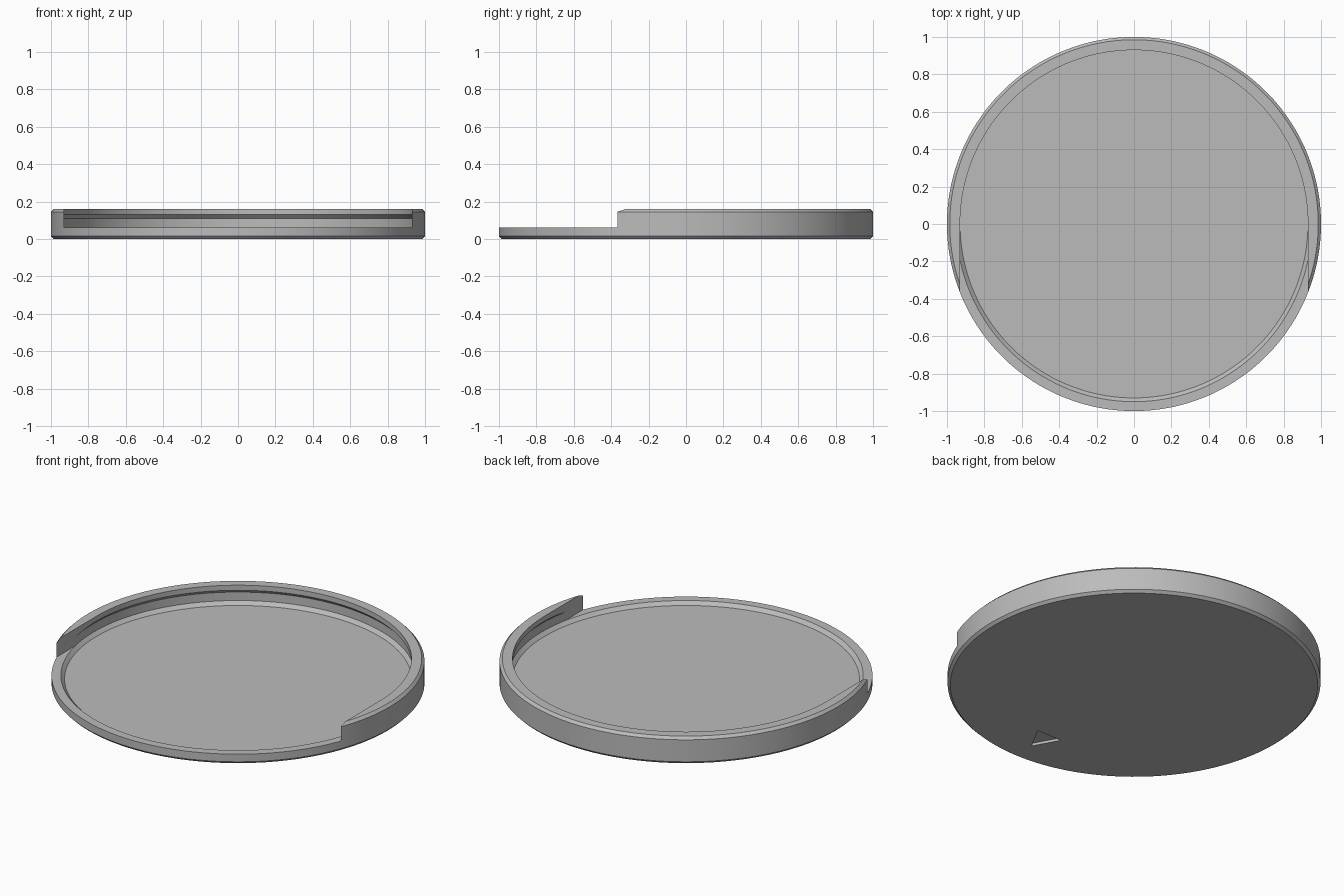
import bpy, bmesh, math
from mathutils import Vector

SEGMENTS = 160
HEIGHT, LEDGE, FLOOR = 0.16, 0.06, 0.04
LIP_RADIUS, GROOVE_RADIUS = 0.93, 0.95
BEVEL = 0.015

cube = bpy.data.objects.get("Cube")
if cube:
    bpy.data.objects.remove(cube, do_unlink=True)

grey = bpy.data.materials.new("plain grey")
grey.use_nodes = True
colour = (0.5, 0.5, 0.5, 1)
grey.diffuse_color = colour
grey.node_tree.nodes["Principled BSDF"].inputs["Base Color"].default_value = colour


def make_object(name, bm):
    bmesh.ops.recalc_face_normals(bm, faces=bm.faces)
    mesh = bpy.data.meshes.new(name)
    bm.to_mesh(mesh)
    bm.free()
    obj = bpy.data.objects.new(name, mesh)
    bpy.context.collection.objects.link(obj)
    mesh.materials.append(grey)
    return obj


def lathe(name, profile):
    """Revolve (radius, height) points and cap both ends."""
    bm = bmesh.new()
    angles = [math.tau * (i + 0.5) / SEGMENTS for i in range(SEGMENTS)]
    rings = [[bm.verts.new((r * math.cos(a), r * math.sin(a), z)) for a in angles]
             for r, z in profile]
    for low, high in zip(rings, rings[1:]):
        for i in range(SEGMENTS):
            j = (i + 1) % SEGMENTS
            bm.faces.new((low[i], low[j], high[j], high[i]))
    bm.faces.new(rings[0])
    bm.faces.new(rings[-1])
    return make_object(name, bm)


def prism(name, outline, bottom, top):
    """Extrude a flat outline between two heights."""
    bm = bmesh.new()
    face = bm.faces.new([bm.verts.new((x, y, bottom)) for x, y in outline])
    up = bmesh.ops.extrude_face_region(bm, geom=[face])
    bmesh.ops.translate(bm, vec=Vector((0, 0, top - bottom)),
                        verts=[v for v in up["geom"] if isinstance(v, bmesh.types.BMVert)])
    return make_object(name, bm)


# Round tray: bevelled rim, overhanging lip, groove and sunken floor
tray = lathe("round_tray", [
    (1 - BEVEL, 0), (1, BEVEL), (1, HEIGHT - BEVEL), (1 - BEVEL, HEIGHT),
    (LIP_RADIUS, HEIGHT), (LIP_RADIUS, 0.13), (GROOVE_RADIUS, 0.11),
    (GROOVE_RADIUS, LEDGE), (LIP_RADIUS, FLOOR)])

# Front opening as wide as the lip, and a triangular mark in the underside
w = LIP_RADIUS
opening = prism("front_opening_cutter", [(-w, -1.2), (w, -1.2), (w, 0), (-w, 0)], LEDGE, 0.3)
mark = prism("underside_mark_cutter", [(-0.081, -0.707), (0.081, -0.707), (0, -0.853)], -0.1, 0.015)

bpy.context.view_layer.objects.active = tray
for cutter in (opening, mark):
    cut = tray.modifiers.new(cutter.name, "BOOLEAN")
    cut.operation = "DIFFERENCE"
    cut.solver = "EXACT"
    cut.object = cutter
    bpy.ops.object.modifier_apply(modifier=cut.name)
    bpy.data.objects.remove(cutter, do_unlink=True)

# Smooth the round walls, keep the edges crisp
bpy.ops.object.select_all(action="DESELECT")
tray.select_set(True)
bpy.ops.object.shade_smooth_by_angle(angle=math.radians(20))
